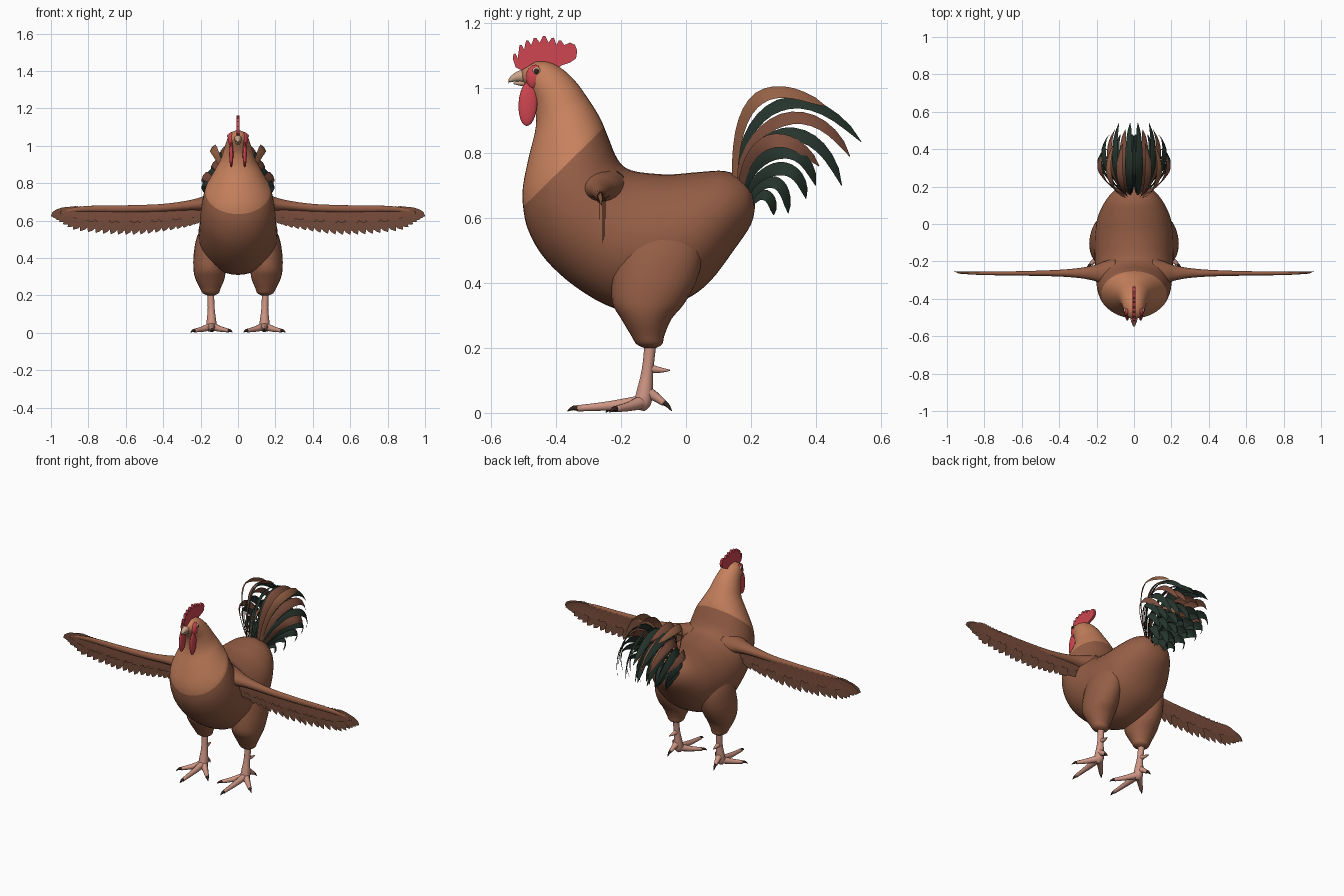
import bpy, bmesh, math
from mathutils import Vector as V

if "Cube" in bpy.data.objects:
    bpy.data.objects.remove(bpy.data.objects["Cube"])

def mat(name, *rgb):
    m = bpy.data.materials.new(name)
    m.diffuse_color = (*rgb, 1)
    m.use_nodes = True
    m.node_tree.nodes["Principled BSDF"].inputs["Base Color"].default_value = m.diffuse_color
    return m

BODY = mat("body brown", .30, .112, .06)
NECK = mat("neck tan", .57, .22, .11)
WING = mat("wing feather brown", .17, .07, .042)
TAIL = mat("tail brown", .20, .075, .045)
RUST = mat("tail light brown", .30, .12, .06)
GREEN = mat("tail dark green", .019, .034, .026)
RED = mat("comb red", .62, .06, .08)
PINK = mat("leg pink", .61, .30, .23)
HORN = mat("beak horn", .60, .38, .26)
DARK = mat("claw dark", .035, .02, .016)

def finish(bm, name, mats, mirror=False, smooth=True, closed=True):
    if closed:
        bmesh.ops.recalc_face_normals(bm, faces=bm.faces[:])
    me = bpy.data.meshes.new(name)
    bm.to_mesh(me)
    bm.free()
    for m in mats:
        me.materials.append(m)
    for p in me.polygons:
        p.use_smooth = smooth
    ob = bpy.data.objects.new(name, me)
    bpy.context.collection.objects.link(ob)
    if mirror:
        mod = ob.modifiers.new("mirror", 'MIRROR')
        mod.use_mirror_merge = False
    return ob

def refine(rows, k=4):
    """Catmull-Rom interpolation of rows of numbers."""
    out = []
    for i in range(len(rows) - 1):
        a, b, c, d = (rows[max(i-1, 0)], rows[i], rows[i+1], rows[min(i+2, len(rows)-1)])
        for j in range(k):
            t = j / k
            out.append([q + .5*t*(r-p + t*(2*p-5*q+4*r-s + t*(3*(q-r)+s-p)))
                        for p, q, r, s in zip(a, b, c, d)])
    return out + [list(rows[-1])]

def loft(bm, frames, n=16, rule=lambda i: 0):
    """Skin ellipses given as (centre, axis u, axis v)."""
    rings = [[bm.verts.new(c + u*math.cos(2*math.pi*j/n) + w*math.sin(2*math.pi*j/n))
              for j in range(n)] for c, u, w in frames]
    for i in range(len(rings) - 1):
        for j in range(n):
            f = bm.faces.new((rings[i][j], rings[i][(j+1) % n], rings[i+1][(j+1) % n], rings[i+1][j]))
            f.material_index = rule(i)
    for r, i in ((rings[0], 0), (rings[-1], len(rings)-2)):
        bm.faces.new(r).material_index = rule(i)

def tube(bm, rows, k=4, n=10, m=0):
    """Round tube through (x, y, z, radius) rows."""
    rows = refine(rows, k)
    frames = []
    for i, r in enumerate(rows):
        t = (V(rows[min(i+1, len(rows)-1)][:3]) - V(rows[max(i-1, 0)][:3])).normalized()
        u = t.cross(V((0, 1, 0)) if abs(t.z) > .7 else V((0, 0, 1))).normalized()
        frames.append((V(r[:3]), u*r[3], t.cross(u)*r[3]))
    loft(bm, frames, n, lambda i: m)

def ellipsoid(name, c, r, m, tilt=0, mirror=True):
    bm = bmesh.new()
    bmesh.ops.create_uvsphere(bm, u_segments=20, v_segments=12, radius=1)
    for v in bm.verts:
        y, z = v.co.y*r[1], v.co.z*r[2]
        v.co = V((c[0]+v.co.x*r[0], c[1]+y*math.cos(tilt)-z*math.sin(tilt),
                  c[2]+y*math.sin(tilt)+z*math.cos(tilt)))
    return finish(bm, name, [m], mirror)

# Body and neck: rings from rump to crown (belly y,z  back y,z  half width)
R = [(.213, .635, .208, .685, .03), (.20, .58, .18, .72, .09), (.15, .505, .12, .745, .145),
     (.074, .405, .04, .742, .187), (0, .35, -.04, .735, .205), (-.10, .312, -.10, .737, .212),
     (-.22, .322, -.16, .745, .21), (-.34, .388, -.195, .762, .205), (-.434, .474, -.218, .795, .2),
     (-.485, .56, -.236, .84, .19), (-.502, .635, -.252, .88, .175), (-.502, .70, -.263, .905, .152),
     (-.484, .79, -.28, .935, .122), (-.463, .88, -.303, .97, .092), (-.467, .95, -.335, 1.015, .074),
     (-.490, 1.0, -.375, 1.055, .06), (-.507, 1.03, -.42, 1.08, .047), (-.508, 1.055, -.462, 1.083, .025)]
bm = bmesh.new()
frames = []
for by, bz, ty, tz, w in refine(R):
    b, t = V((0, by, bz)), V((0, ty, tz))
    frames.append(((b+t)/2, V((w, 0, 0)), (t-b)/2))
loft(bm, frames, 40, lambda i: 1 if i >= 40 else 0)
finish(bm, "body", [BODY, NECK])

# Thighs (z, y, ry, x, rx)
T = [(.62, -.09, .08, .11, .05), (.52, -.08, .13, .135, .082), (.42, -.095, .132, .15, .087),
     (.34, -.115, .112, .152, .086), (.29, -.122, .078, .15, .078), (.24, -.118, .052, .148, .056),
     (.212, -.113, .04, .146, .043), (.2, -.111, .018, .145, .018)]
bm = bmesh.new()
loft(bm, [(V((x, y, z)), V((rx, 0, 0)), V((0, ry, 0))) for z, y, ry, x, rx in refine(T)], 24)
finish(bm, "thigh", [BODY], True)

# Legs, spurs, toes and claws
bm = bmesh.new()
tube(bm, [(.146, -.108, .24, .02), (.145, -.113, .18, .018), (.143, -.12, .12, .019),
          (.142, -.128, .06, .026), (.142, -.135, .028, .026), (.142, -.14, .008, .012)], n=14)
tube(bm, [(.143, -.115, .137, .015), (.146, -.08, .132, .009), (.15, -.05, .131, .002)])
for tip, knee in (((.138, -.335, .014), (.14, -.235, .022)), ((.232, -.215, .012), (.19, -.175, .02)),
                  ((.05, -.225, .012), (.092, -.18, .02)), ((.152, -.068, .03), (.147, -.095, .05))):
    root = V((.142, -.13, .035 if tip[1] < -.1 else .07))
    tip, knee = V(tip), V(knee)
    d = (tip - knee).normalized()
    tube(bm, [(*root, .022), (*knee, .015), (*tip, .010)])
    tube(bm, [(*(tip-d*.004), .009), (*(tip+d*.012+V((0, 0, .002))), .007),
              (*(tip+d*.03-V((0, 0, .006))), .0015)], 3, 8, 1)
finish(bm, "leg_and_foot", [PINK, DARK], True)

# Comb: spiky thin plate
peaks = [(-.528, 1.108), (-.509, 1.135), (-.489, 1.149), (-.465, 1.157), (-.437, 1.163),
         (-.410, 1.157), (-.388, 1.149)]
out = [(-.505, 1.055), (-.525, 1.065), (-.533, 1.09)]
for i, (y, z) in enumerate(peaks):
    out += [(y-.004, z-.002), (y+.003, z-.001)]
    if i < len(peaks) - 1:
        y2, z2 = peaks[i+1]
        out.append(((y+y2)/2, min(z, z2)-.016))
out += [(-.375, 1.133), (-.357, 1.141), (-.342, 1.134), (-.335, 1.115), (-.339, 1.092),
        (-.358, 1.079), (-.385, 1.07), (-.40, 1.055), (-.45, 1.06)]
bm = bmesh.new()
sides = [[bm.verts.new((x, y, z)) for y, z in out] for x in (-.007, .007)]
bm.faces.new(sides[0])
bm.faces.new(sides[1][::-1])
for j in range(len(out)):
    k = (j+1) % len(out)
    bm.faces.new((sides[0][j], sides[0][k], sides[1][k], sides[1][j]))
finish(bm, "comb", [RED], smooth=False)

# Wattles, face patches and eyes
ellipsoid("wattle", (.036, -.487, .953), (.011, .029, .069), RED, -.06)
ellipsoid("face_patch", (.036, -.467, 1.035), (.017, .026, .038), RED, -.1)
ellipsoid("eye_ring", (.047, -.461, 1.053), (.008, .013, .013), HORN)
ellipsoid("eye", (.050, -.461, 1.053), (.008, .009, .009), DARK)

# Beak
bm = bmesh.new()
tube(bm, [(0, -.485, 1.037, .023), (0, -.512, 1.037, .018), (0, -.535, 1.029, .010), (0, -.549, 1.017, .002)], n=14)
tube(bm, [(0, -.485, 1.02, .016), (0, -.51, 1.017, .010), (0, -.532, 1.015, .002)])
finish(bm, "beak", [HORN])

# Wing arm (x, y, z, ry, rz)
A = [(.10, -.262, .692, .085, .065), (.165, -.262, .692, .06, .046), (.22, -.262, .687, .04, .032),
     (.30, -.262, .678, .026, .024), (.42, -.263, .668, .017, .02), (.6, -.264, .664, .012, .018),
     (.8, -.264, .664, .009, .015), (.9, -.262, .655, .006, .01), (.95, -.26, .643, .002, .004)]
bm = bmesh.new()
loft(bm, [(V((x, y, z)), V((0, ry, 0)), V((0, 0, rz))) for x, y, z, ry, rz in refine(A)], 20)
finish(bm, "wing_arm", [BODY], True)

def blade(bm, pts, side, width, ridge, m, root=.4):
    """Leaf-shaped feather along pts; side and ridge give its cross directions."""
    prev, n = None, len(pts) - 1
    for i, p in enumerate(pts):
        t = i / n
        w = width*(root + (1-root)*min(1, 2*t))*math.sqrt(max(1 - t**4, .003))/2
        tan = (pts[min(i+1, n)] - pts[max(i-1, 0)]).normalized()
        s, r = side(tan), ridge(tan)
        row = [bm.verts.new(q) for q in (p - s*w, p + r*w*.2, p + s*w)]
        if prev:
            for j in (0, 1):
                bm.faces.new((prev[j], prev[j+1], row[j+1], row[j])).material_index = m
        prev = row

# Wing feathers: long row and short covering row
Y = V((0, 1, 0))
edge = refine([(.22, .585), (.29, .563), (.40, .543), (.52, .527), (.64, .526), (.76, .535), (.88, .553),
               (.955, .595), (1.0, .625)], 3)
bm = bmesh.new()
for i, (x, z) in enumerate(edge):
    f = i / (len(edge)-1)
    y = -.258 + .0035*(i % 3)
    root = V((min(x - .025 - .11*f, .9), y, .67 - .012*f))
    tip = V((x, y, z))
    mid = (root+tip)/2 + V((.012*f, 0, .008*f))
    pts = [root*(1-t)**2 + mid*2*t*(1-t) + tip*t*t for t in (k/8 for k in range(9))]
    blade(bm, pts, lambda t: t.cross(Y), .05, lambda t: -Y*.3, 0, .7)
    for yy in (-.265, -.248):
        cov = [V((p.x, yy, p.z)) for p in (root.lerp(tip, .55*k/6) for k in range(7))]
        blade(bm, cov, lambda t: t.cross(Y), .05, lambda t: -Y*.3, 1, .8)
finish(bm, "wing_feathers", [WING, TAIL], True, closed=False)

# Tail: tiers of arching feathers (base, two handles, tip in y,z; then spread and colour pairs)
tiers = [((.15, .71), (.15, 1.0), (.26, 1.035), (.43, .945), ((.07, 1), (.125, 2))),
         ((.16, .71), (.17, .96), (.36, 1.05), (.54, .835), ((.025, 0), (.095, 0))),
         ((.16, .70), (.18, .91), (.39, 1.0), (.505, .79), ((.055, 1), (.12, 1))),
         ((.17, .70), (.19, .87), (.40, .95), (.48, .70), ((.01, 0), (.085, 0), (.15, 0))),
         ((.17, .70), (.19, .84), (.30, .90), (.41, .76), ((.05, 2), (.17, 1))),
         ((.18, .69), (.21, .81), (.36, .87), (.40, .70), ((.03, 0), (.11, 0), (.17, 0))),
         ((.19, .68), (.23, .76), (.35, .80), (.37, .66), ((.01, 0), (.08, 0), (.145, 0))),
         ((.20, .66), (.24, .73), (.31, .74), (.315, .615), ((.03, 0), (.10, 0))),
         ((.20, .64), (.23, .69), (.27, .68), (.27, .61), ((.015, 0), (.065, 0)))]
bm = bmesh.new()
X = V((1, 0, 0))
for *ctrl, group in tiers:
    for sx, m in group:
        xs = (.02 + sx*.2, sx*.8, sx*1.45, sx*.85)
        c = [V((x, y, z)) for x, (y, z) in zip(xs, ctrl)]
        pts = [c[0]*(1-t)**3 + c[1]*3*t*(1-t)**2 + c[2]*3*t*t*(1-t) + c[3]*t**3
               for t in (k/14 for k in range(15))]
        a = .55 + 3*sx
        up = lambda t: X.cross(t).normalized()
        blade(bm, pts, lambda t: X*math.cos(a) - up(t)*math.sin(a), .052,
              lambda t: up(t)*math.cos(a) + X*math.sin(a), m)
finish(bm, "tail_feathers", [GREEN, TAIL, RUST], True, closed=False)
